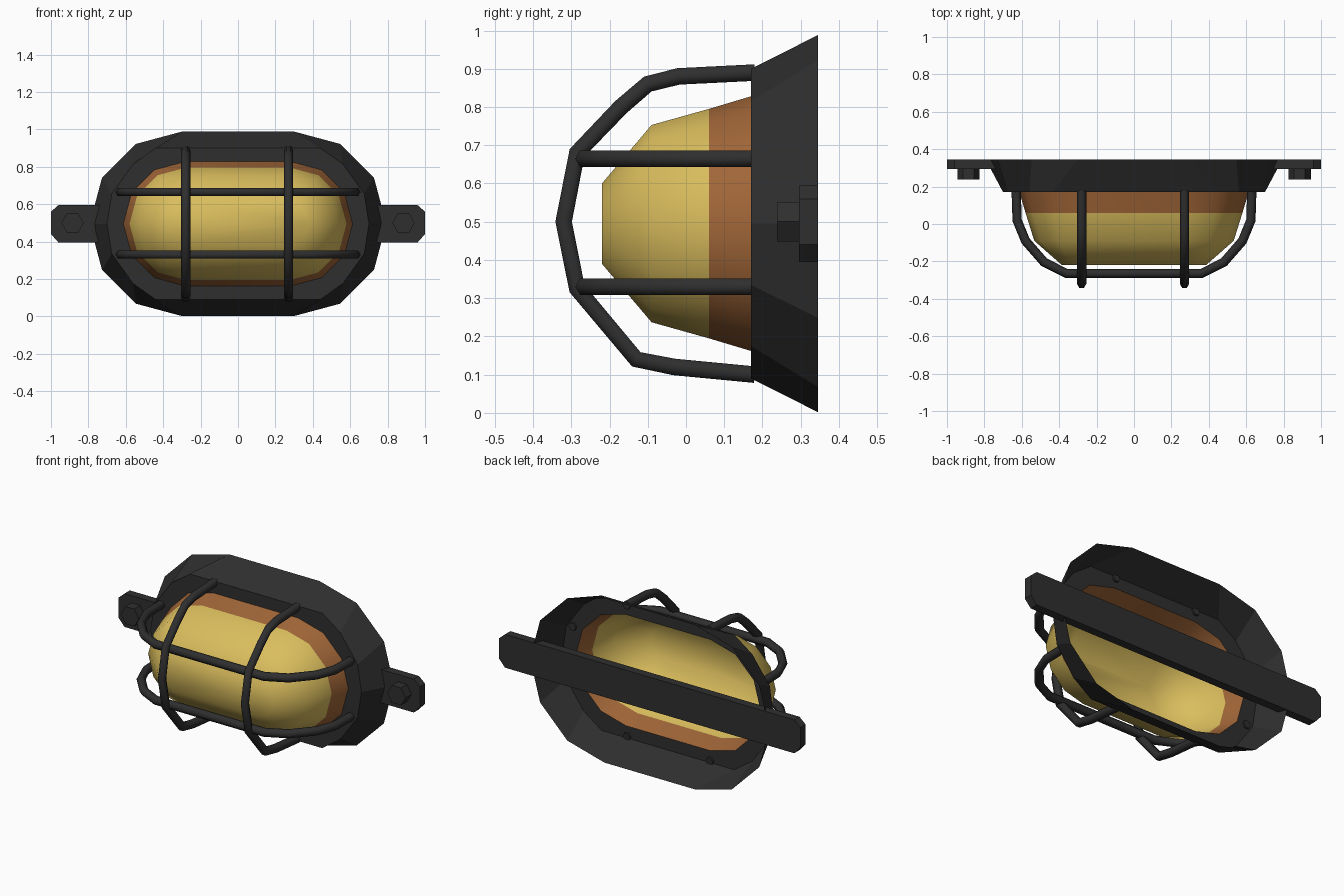
import bpy, bmesh, math

if "Cube" in bpy.data.objects:
    bpy.data.objects.remove(bpy.data.objects["Cube"])

def material(name, rgb):
    m = bpy.data.materials.new(name)
    m.diffuse_color = (*rgb, 1)
    m.use_nodes = True
    m.node_tree.nodes["Principled BSDF"].inputs["Base Color"].default_value = m.diffuse_color
    return m

BLACK = material("dark metal", (0.028, 0.028, 0.028))
YELLOW = material("yellow glass", (0.70, 0.51, 0.11))
ORANGE = material("orange glass", (0.36, 0.135, 0.04))

def stadium(cx, r, y):
    # rounded-end outline, 30 degree steps around each half circle
    pts = []
    for side, start in ((1, -90), (-1, 90)):
        for i in range(7):
            a = math.radians(start + 30 * i)
            pts.append((side * cx + r * math.cos(a), y, 0.495 + r * math.sin(a)))
    return pts

def loft(name, rings, mats, cap=False, smooth=False, rule=None):
    bm = bmesh.new()
    loops = [[bm.verts.new(p) for p in ring] for ring in rings]
    n = len(loops[0])
    for a, b in zip(loops, loops[1:]):
        for i in range(n):
            j = (i + 1) % n
            bm.faces.new((a[i], a[j], b[j], b[i]))
    if cap:
        bm.faces.new(loops[-1])
    bmesh.ops.recalc_face_normals(bm, faces=bm.faces)
    for f in bm.faces:
        f.smooth = smooth
        if rule:
            f.material_index = rule(f.calc_center_median())
    return finish(name, bm, mats)

def finish(name, bm, mats):
    me = bpy.data.meshes.new(name)
    bm.to_mesh(me)
    bm.free()
    for m in mats:
        me.materials.append(m)
    ob = bpy.data.objects.new(name, me)
    bpy.context.collection.objects.link(ob)
    return ob

def prism(name, pts, y0, y1):
    # extrude an x/z outline between two depths
    bm = bmesh.new()
    f = bm.faces.new([bm.verts.new((x, y0, z)) for x, z in pts])
    ext = bmesh.ops.extrude_face_region(bm, geom=[f])["geom"]
    for v in ext:
        if isinstance(v, bmesh.types.BMVert):
            v.co.y = y1
    if not any(g.is_boundary for g in bm.edges) is False:
        bmesh.ops.holes_fill(bm, edges=bm.edges)
    bmesh.ops.recalc_face_normals(bm, faces=bm.faces)
    return finish(name, bm, [BLACK])

def tube(name, pts, r=0.025):
    cu = bpy.data.curves.new(name, 'CURVE')
    cu.dimensions = '3D'
    cu.bevel_depth, cu.bevel_resolution, cu.use_fill_caps = r, 1, True
    sp = cu.splines.new('POLY')
    sp.points.add(len(pts) - 1)
    for p, co in zip(sp.points, pts):
        p.co = (*co, 1)
    tmp = bpy.data.objects.new(name + "_path", cu)
    bpy.context.collection.objects.link(tmp)
    dg = bpy.context.evaluated_depsgraph_get()
    me = bpy.data.meshes.new_from_object(tmp.evaluated_get(dg))
    bpy.data.objects.remove(tmp)
    me.materials.clear()
    me.materials.append(BLACK)
    ob = bpy.data.objects.new(name, me)
    bpy.context.collection.objects.link(ob)

# Hollow housing: flared wall, then flat front rim up to the glass
quarter = [(0.44, 0.405), (0.56, 0.32), (0.675, 0.16), (0.70, 0)]
right = [(x, -z) for x, z in quarter] + [(x, z) for x, z in quarter[-2::-1]]
rim = [(x, 0.17, 0.495 + z) for x, z in right + [(-x, -z) for x, z in right]]
loft("housing", [stadium(0.30, 0.493, 0.345), rim, stadium(0.28, 0.333, 0.17)], [BLACK])

# Glass dome with an orange band at its base
loft("glass_dome",
     [stadium(0.28, 0.333, 0.17), stadium(0.28, 0.300, 0.06),
      stadium(0.275, 0.258, -0.09), stadium(0.28, 0.105, -0.22)],
     [YELLOW, ORANGE], cap=True, smooth=True, rule=lambda c: int(c.y > 0.06))

# Mounting bar across the open back, with chamfered lugs
prism("mounting_bar", [(-1, 0.44), (-0.96, 0.395), (0.96, 0.395), (1, 0.44),
                       (1, 0.56), (0.96, 0.595), (-0.96, 0.595), (-1, 0.56)], 0.295, 0.345)

# Hexagonal bolts on the lugs
for s, side in ((-1, "left"), (1, "right")):
    prism("bolt_" + side,
          [(s * 0.885 + 0.06 * math.cos(k * math.pi / 3), 0.5 + 0.06 * math.sin(k * math.pi / 3))
           for k in range(6)], 0.238, 0.30)

# Wire cage: two horizontal and two vertical bars
half = [(0.63, 0.18), (0.625, 0.02), (0.58, -0.09), (0.48, -0.205), (0.36, -0.265)]
for z, name in ((0.665, "upper"), (0.33, "lower")):
    tube("cage_bar_" + name, [(-x, y, z) for x, y in half] + [(x, y, z) for x, y in half[::-1]])
arch = [(0.18, 0.89), (-0.02, 0.88), (-0.10, 0.86), (-0.17, 0.80), (-0.285, 0.68), (-0.32, 0.5),
        (-0.285, 0.325), (-0.13, 0.14), (-0.03, 0.12), (0.18, 0.10)]
for x, name in ((-0.28, "left"), (0.27, "right")):
    tube("cage_arch_" + name, [(x, y, z) for y, z in arch])
